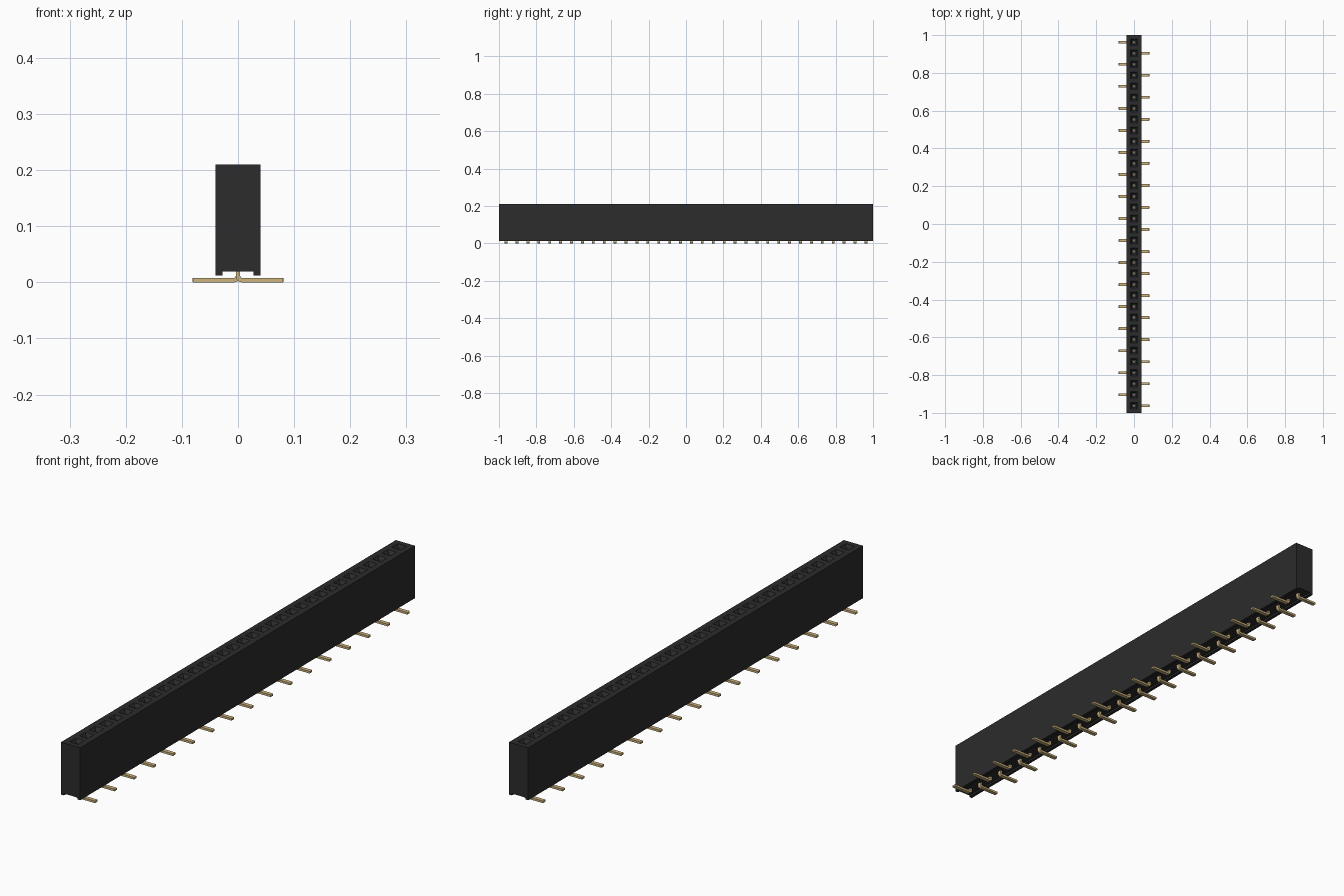
import bpy, bmesh, math

if "Cube" in bpy.data.objects:
    bpy.data.objects.remove(bpy.data.objects["Cube"], do_unlink=True)

COUNT, PITCH = 34, 0.0583
PIN_Y = [(i - (COUNT - 1) / 2) * PITCH for i in range(COUNT)]


def material(name, rgb, rough):
    m = bpy.data.materials.new(name)
    m.use_nodes = True
    m.diffuse_color = (*rgb, 1)
    bsdf = m.node_tree.nodes["Principled BSDF"]
    bsdf.inputs["Base Color"].default_value = (*rgb, 1)
    bsdf.inputs["Roughness"].default_value = rough
    return m


def finish(bm, name, mat):
    bmesh.ops.remove_doubles(bm, verts=bm.verts, dist=0.0001)
    bmesh.ops.recalc_face_normals(bm, faces=bm.faces)
    mesh = bpy.data.meshes.new(name)
    bm.to_mesh(mesh)
    bm.free()
    mesh.materials.append(mat)
    return mesh


def add_object(name, mesh):
    ob = bpy.data.objects.new(name, mesh)
    bpy.context.collection.objects.link(ob)
    return ob


black = material("black plastic", (0.025, 0.025, 0.025), 0.6)
gold = material("gold metal", (0.62, 0.46, 0.21), 0.4)

# Housing: one cell per socket, with a channel along the underside
W, TOP, BOTTOM = 0.04, 0.21, 0.012
section = [(W, TOP), (W, BOTTOM), (0.028, BOTTOM), (0.028, 0.019),
           (-0.028, 0.019), (-0.028, BOTTOM), (-W, BOTTOM), (-W, TOP)]
bm = bmesh.new()


def face(points):
    bm.faces.new([bm.verts.new(p) for p in points])


def square(hx, y0, y1, z):
    return [(-hx, y0, z), (hx, y0, z), (hx, y1, z), (-hx, y1, z)]


for i, y in enumerate(PIN_Y):
    y0 = -1 if i == 0 else y - PITCH / 2
    y1 = 1 if i == COUNT - 1 else y + PITCH / 2
    # outer walls and underside of this cell
    for (xa, za), (xb, zb) in zip(section, section[1:]):
        face([(xa, y0, za), (xb, y0, zb), (xb, y1, zb), (xa, y1, za)])
    # top rim, funnel, shaft and floor of the socket
    loops = [square(W, y0, y1, TOP)]
    for h, z in ((0.018, TOP), (0.010, TOP - 0.012), (0.010, 0.12)):
        loops.append(square(h, y - h, y + h, z))
    for a, b in zip(loops, loops[1:]):
        for k in range(4):
            n = (k + 1) % 4
            face([a[k], a[n], b[n], b[k]])
    face(loops[-1])
for y in (-1, 1):
    face([(x, y, z) for x, z in section])
add_object("housing", finish(bm, "housing", black))

# Pin: bent strip running from the socket floor out to a flat foot
T, PIN_W, STEM_TOP = 0.008, 0.0147, 0.135


def arc(cx, cz, r):
    return [(cx + r * math.cos(a), cz + r * math.sin(a))
            for a in (math.pi * (1 + k / 8) for k in range(5))]


outer = arc(0.007, 0.011, 0.011)
inner = arc(0.007, 0.011, 0.003)
outline = ([(-T / 2, STEM_TOP)] + outer + [(0.081, 0), (0.081, T)]
           + inner[::-1] + [(T / 2, STEM_TOP)])
bm = bmesh.new()
base = bm.faces.new([bm.verts.new((x, -PIN_W / 2, z)) for x, z in outline])
ext = bmesh.ops.extrude_face_region(bm, geom=[base])
bmesh.ops.translate(bm, vec=(0, PIN_W, 0),
                    verts=[v for v in ext["geom"] if isinstance(v, bmesh.types.BMVert)])
# soften the foot end
tip = [e for e in bm.edges if all(v.co.x > 0.08 for v in e.verts)]
bmesh.ops.bevel(bm, geom=tip, offset=0.0015, segments=2, profile=0.5, affect='EDGES')
pin_mesh = finish(bm, "pin", gold)

# Feet alternate between the two sides
for i, y in enumerate(PIN_Y):
    pin = add_object(f"pin_{i + 1:02d}", pin_mesh)
    pin.location.y = y
    pin.rotation_euler.z = math.pi * (i % 2)
